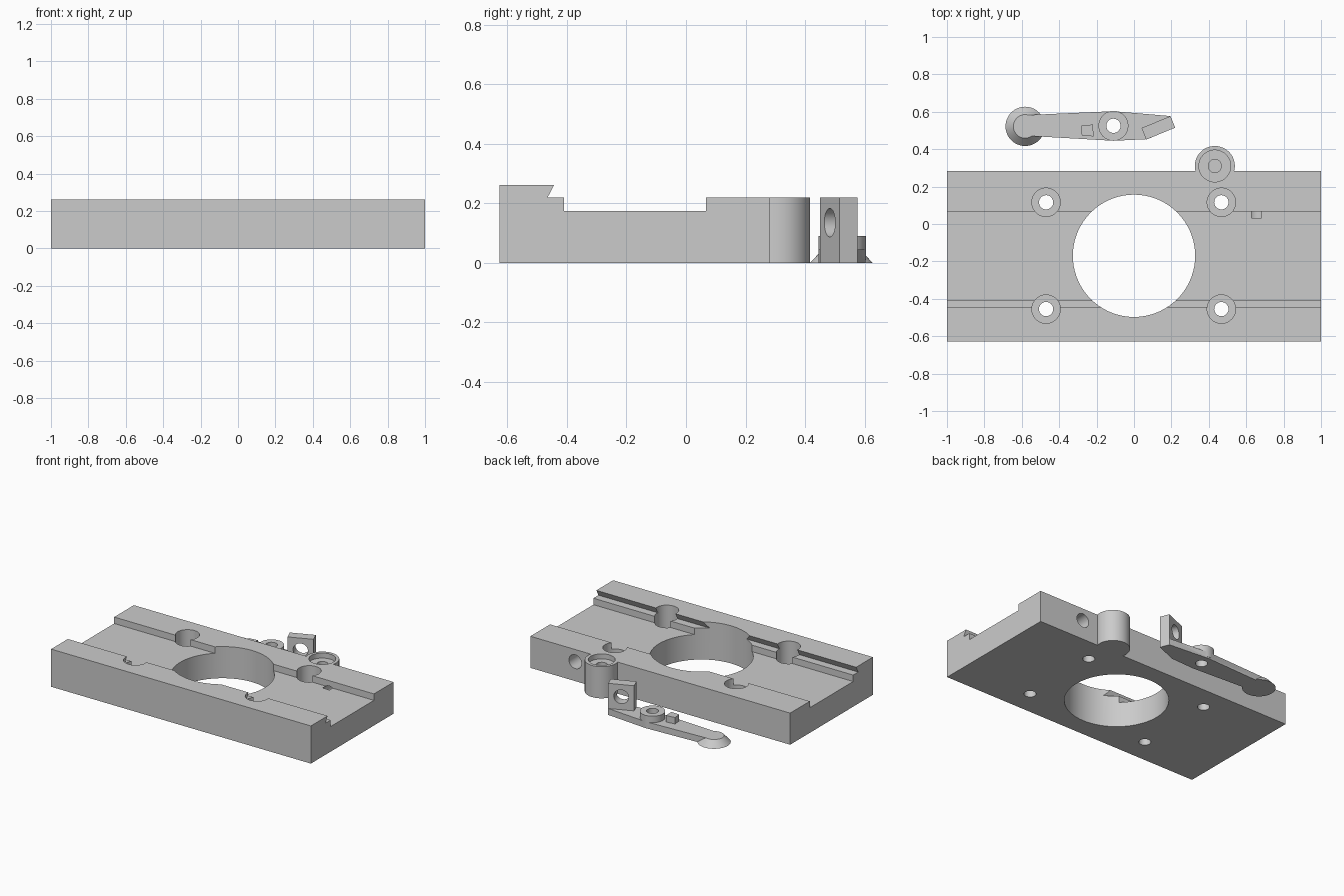
import bpy, bmesh, math
from mathutils import Matrix, Vector

cube = bpy.data.objects.get("Cube")
if cube:
    bpy.data.objects.remove(cube, do_unlink=True)

grey = bpy.data.materials.new("machined_grey")
grey.use_nodes = True
grey.diffuse_color = (0.6, 0.6, 0.6, 1)
grey.node_tree.nodes["Principled BSDF"].inputs["Base Color"].default_value = (0.6, 0.6, 0.6, 1)


def finish_mesh(name, bm):
    bmesh.ops.recalc_face_normals(bm, faces=bm.faces)
    mesh = bpy.data.meshes.new(name)
    bm.to_mesh(mesh)
    bm.free()
    mesh.materials.append(grey)
    obj = bpy.data.objects.new(name, mesh)
    bpy.context.collection.objects.link(obj)
    return obj


def prism(name, points, direction):
    """Extrude a closed outline along a direction."""
    bm = bmesh.new()
    face = bm.faces.new([bm.verts.new(p) for p in points])
    new = bmesh.ops.extrude_face_region(bm, geom=[face])["geom"]
    verts = [v for v in new if isinstance(v, bmesh.types.BMVert)]
    bmesh.ops.translate(bm, verts=verts, vec=Vector(direction))
    return finish_mesh(name, bm)


def cylinder(name, x, y, z0, z1, r0, r1=None):
    bm = bmesh.new()
    place = Matrix.Translation((x, y, (z0 + z1) / 2))
    bmesh.ops.create_cone(bm, cap_ends=True, segments=72, radius1=r0,
                          radius2=r0 if r1 is None else r1,
                          depth=z1 - z0, matrix=place)
    return finish_mesh(name, bm)


def bore(centre, axis, length, radius):
    bm = bmesh.new()
    turn = Vector(axis).to_track_quat("Z", "Y").to_matrix().to_4x4()
    bmesh.ops.create_cone(bm, cap_ends=True, segments=72, radius1=radius, radius2=radius,
                          depth=length, matrix=Matrix.Translation(centre) @ turn)
    return finish_mesh("bore", bm)


def combine(obj, tool, operation):
    """Apply a boolean and discard the tool."""
    mod = obj.modifiers.new("boolean", "BOOLEAN")
    mod.object = tool
    mod.operation = operation
    mod.solver = "EXACT"
    bpy.context.view_layer.objects.active = obj
    bpy.ops.object.modifier_apply(modifier=mod.name)
    bpy.data.objects.remove(tool, do_unlink=True)


def smooth(obj):
    bpy.ops.object.select_all(action="DESELECT")
    obj.select_set(True)
    bpy.context.view_layer.objects.active = obj
    bpy.ops.object.shade_smooth_by_angle(angle=math.radians(25))


# Base plate: stepped channel with an undercut front rail
back, rail, floor, top = 0.283, 0.22, 0.175, 0.262
profile = [(-0.627, 0), (back, 0), (back, rail), (0.067, rail), (0.067, floor),
           (-0.41, floor), (-0.41, rail), (-0.465, rail), (-0.443, top), (-0.627, top)]
plate = prism("base_plate", [(-1, y, z) for y, z in profile], (2, 0, 0))

# Round spring pocket on the back edge
px, py = 0.432, 0.31
combine(plate, cylinder("pocket_boss", px, py, 0, rail, 0.107), "UNION")
combine(plate, cylinder("pocket_recess", px, py, 0.185, 0.4, 0.085), "DIFFERENCE")
combine(plate, cylinder("pocket_bore", px, py, 0.08, 0.4, 0.035), "DIFFERENCE")

# Central opening
combine(plate, cylinder("opening", 0, -0.17, -0.1, 0.4, 0.327), "DIFFERENCE")

# Four counterbored screw holes
for x in (-0.47, 0.467):
    for y in (-0.455, 0.116):
        combine(plate, cylinder("counterbore", x, y, 0.09, 0.4, 0.076), "DIFFERENCE")
        combine(plate, cylinder("screw_hole", x, y, -0.1, 0.4, 0.038), "DIFFERENCE")

# Blind hole in the back face
combine(plate, bore((0.655, back, 0.135), (0, 1, 0), 0.5, 0.048), "DIFFERENCE")
smooth(plate)

# Lever arm with a flared finger button
arm = [(-0.58, 0.582), (-0.11, 0.603), (0.195, 0.577), (0.22, 0.515),
       (0.06, 0.453), (-0.11, 0.445), (-0.58, 0.472)]
lever = prism("lever", [(x, y, 0) for x, y in arm], (0, 0, 0.045))
combine(lever, cylinder("finger_button", -0.582, 0.522, 0, 0.045, 0.105, 0.063), "UNION")

# Pivot boss, stop block and upright lug
combine(lever, cylinder("pivot_boss", -0.11, 0.525, 0.01, 0.09, 0.08), "UNION")
stop = [(-0.283, 0.525), (-0.22, 0.532), (-0.216, 0.468), (-0.279, 0.474)]
combine(lever, prism("stop_block", [(x, y, 0.01) for x, y in stop], (0, 0, 0.08)), "UNION")
lug = [(0.04, 0.513), (0.195, 0.577), (0.22, 0.515), (0.065, 0.451)]
combine(lever, prism("lug", [(x, y, 0) for x, y in lug], (0, 0, rail)), "UNION")

# Pivot hole and lug hole
combine(lever, cylinder("pivot_hole", -0.11, 0.525, -0.1, 0.2, 0.038), "DIFFERENCE")
combine(lever, bore((0.13, 0.514, 0.135), (-0.38, 0.92, 0), 0.3, 0.048), "DIFFERENCE")
smooth(lever)
